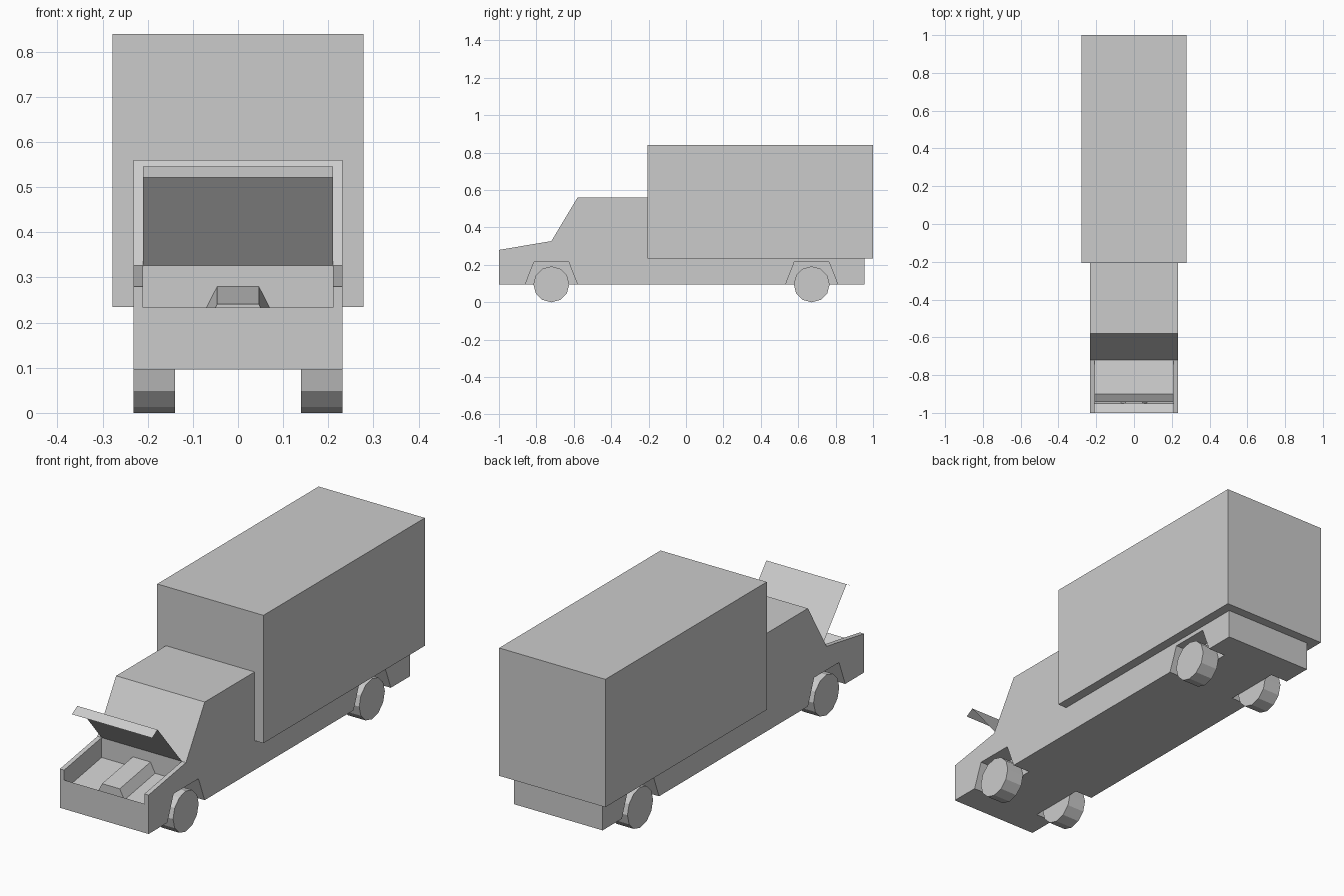
import bpy, bmesh
from math import cos, sin, pi

if "Cube" in bpy.data.objects:
    bpy.data.objects.remove(bpy.data.objects["Cube"])


def make_object(name, bm):
    mesh = bpy.data.meshes.new(name)
    bm.to_mesh(mesh)
    bm.free()
    obj = bpy.data.objects.new(name, mesh)
    bpy.context.collection.objects.link(obj)
    return obj


def prism(name, profile, x0, x1):
    """Solid made by sweeping a (y, z) profile from x0 to x1."""
    bm = bmesh.new()
    face = bm.faces.new([bm.verts.new((x0, y, z)) for y, z in profile])
    swept = bmesh.ops.extrude_face_region(bm, geom=[face])["geom"]
    for v in swept:
        if isinstance(v, bmesh.types.BMVert):
            v.co.x = x1
    bmesh.ops.recalc_face_normals(bm, faces=bm.faces)
    return make_object(name, bm)


def cut(target, cutter):
    cutter.hide_render = True
    cutter.hide_viewport = False
    cutter.display_type = 'WIRE'
    mod = target.modifiers.new(cutter.name, 'BOOLEAN')
    mod.operation = 'DIFFERENCE'
    mod.solver = 'EXACT'
    mod.object = cutter


BASE = 0.096
AXLES = {"front": -0.72, "rear": 0.672}

# Cab, nose and chassis in one side profile
body = prism("body", [(-1, BASE), (-1, 0.28), (-0.72, 0.327), (-0.58, 0.56),
                      (-0.207, 0.56), (-0.207, 0.235), (0.955, 0.235),
                      (0.955, BASE)], -0.232, 0.232)

# Cargo box
prism("cargo_box", [(-0.207, 0.235), (-0.207, 0.84), (1, 0.84), (1, 0.235)],
      -0.278, 0.278)

# Open engine bay
cut(body, prism("bay_cutter", [(-1.1, 0.233), (-1, 0.233), (-0.95, 0.194),
                               (-0.72, 0.233), (-0.72, 0.6), (-1.1, 0.6)],
                -0.21, 0.21))

# Wheels and wheel arches
for end, y in AXLES.items():
    for side, s in (("left", -1), ("right", 1)):
        arch = [(y - 0.157, 0.05), (y - 0.093, 0.215),
                (y + 0.093, 0.215), (y + 0.157, 0.05)]
        cut(body, prism(f"{end}_{side}_arch_cutter", arch, s * 0.14, s * 0.3))
        rim = [(y + 0.096 * cos(i * pi / 6), 0.096 + 0.096 * sin(i * pi / 6))
               for i in range(12)]
        prism(f"{end}_{side}_wheel", rim, s * 0.14, s * 0.231)

# Engine block: tapered, following the slope of the bay floor
engine = prism("engine", [(-0.95, 0.194), (-0.95, 0.241),
                          (-0.72, 0.28), (-0.72, 0.233)], -0.07, 0.07)
for v in engine.data.vertices:
    if (v.co.y < -0.9 and v.co.z > 0.22) or v.co.z > 0.25:
        v.co.x *= 0.66

# Raised hood: thin sheet with a folded front lip
bm = bmesh.new()
rows = [[bm.verts.new((x, y, z)) for x in (-0.21, 0.21)]
        for y, z in ((-0.72, 0.327), (-0.901, 0.546), (-0.942, 0.522))]
for a, b in zip(rows, rows[1:]):
    bm.faces.new((a[0], b[0], b[1], a[1]))
bm.normal_update()
if bm.faces[:][0].normal.z < 0:
    bmesh.ops.reverse_faces(bm, faces=bm.faces)
make_object("hood", bm)
